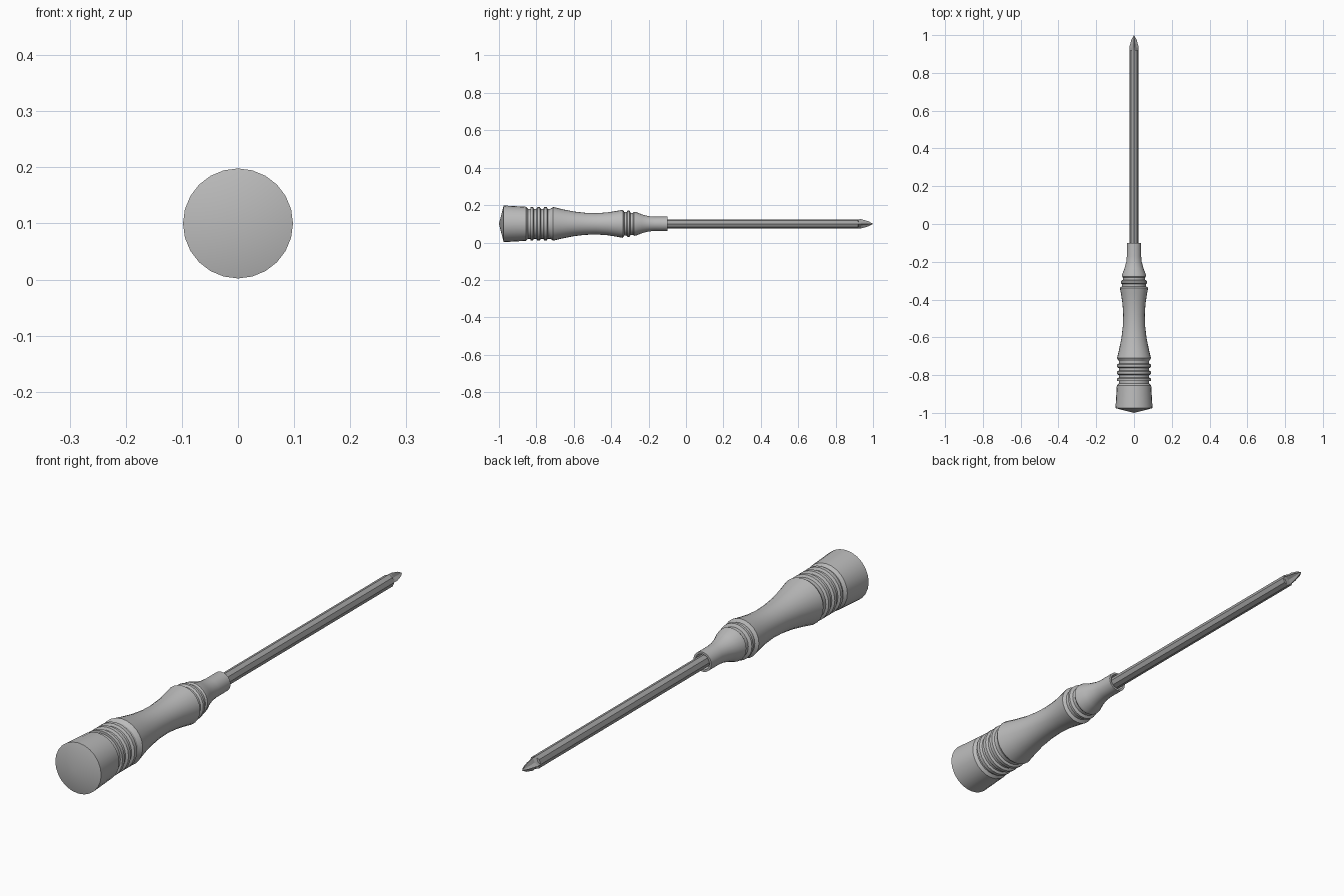
import bpy, bmesh, math

if "Cube" in bpy.data.objects:
    bpy.data.objects.remove(bpy.data.objects["Cube"])

AXIS_Z = 0.1


def make_material(name, rgb):
    mat = bpy.data.materials.new(name)
    mat.use_nodes = True
    mat.diffuse_color = (*rgb, 1)
    mat.node_tree.nodes["Principled BSDF"].inputs["Base Color"].default_value = (*rgb, 1)
    return mat


def loft(name, rings, mat, angle):
    """Skin rings of (y, radii) along the y axis; a zero radius closes to a point."""
    bm = bmesh.new()
    loops = []
    for y, radii in rings:
        if max(radii) == 0:
            loops.append([bm.verts.new((0, y, AXIS_Z))])
            continue
        n = len(radii)
        loops.append([bm.verts.new((r * math.sin(math.tau * i / n), y,
                                    AXIS_Z + r * math.cos(math.tau * i / n)))
                      for i, r in enumerate(radii)])
    for a, b in zip(loops, loops[1:]):
        n = max(len(a), len(b))
        for i in range(n):
            j = (i + 1) % n
            quad = [a[i % len(a)], a[j % len(a)], b[j % len(b)], b[i % len(b)]]
            bm.faces.new(list(dict.fromkeys(quad)))
    bmesh.ops.recalc_face_normals(bm, faces=bm.faces)
    mesh = bpy.data.meshes.new(name)
    bm.to_mesh(mesh)
    bm.free()
    obj = bpy.data.objects.new(name, mesh)
    bpy.context.collection.objects.link(obj)
    mesh.materials.append(mat)
    bpy.ops.object.select_all(action='DESELECT')
    obj.select_set(True)
    bpy.context.view_layer.objects.active = obj
    bpy.ops.object.shade_smooth_by_angle(angle=math.radians(angle))
    return obj


grey = make_material("handle grey", (0.50, 0.50, 0.50))
steel = make_material("shaft grey", (0.36, 0.36, 0.36))

# Handle: domed cap, grip rings, waisted body, collar rings, neck with a recessed mouth
profile = [(-1.0, 0), (-0.975, 0.098), (-0.855, 0.091), (-0.845, 0.080), (-0.832, 0.080)]
for y in (-0.825, -0.788, -0.751):
    profile += [(y - 0.007, 0.089), (y + 0.007, 0.089), (y + 0.012, 0.080), (y + 0.025, 0.080)]
profile += [(-0.710, 0.090), (-0.66, 0.078), (-0.60, 0.066), (-0.54, 0.059), (-0.48, 0.057),
            (-0.42, 0.061), (-0.37, 0.069), (-0.338, 0.075), (-0.330, 0.063), (-0.318, 0.063),
            (-0.312, 0.070), (-0.302, 0.070), (-0.296, 0.059), (-0.283, 0.059),
            (-0.277, 0.064), (-0.265, 0.062), (-0.235, 0.050), (-0.20, 0.041), (-0.17, 0.038),
            (-0.10, 0.038), (-0.10, 0.030), (-0.13, 0.028), (-0.13, 0)]
loft("handle", [(y, [r] * 24) for y, r in profile], grey, 30)

# Shaft: octagonal rod
loft("shaft", [(-0.13, [0] * 8), (-0.13, [0.024] * 8), (0.92, [0.024] * 8), (0.925, [0] * 8)],
     steel, 20)

# Tip: four wings with flutes between them, tapering to a point
def star(wing, flute):
    return [wing, flute] * 4

loft("cross_tip", [(0.90, star(0, 0)), (0.90, star(0.022, 0.022)), (0.935, star(0.025, 0.012)),
                   (0.975, star(0.014, 0.007)), (1.0, star(0, 0))], steel, 15)
